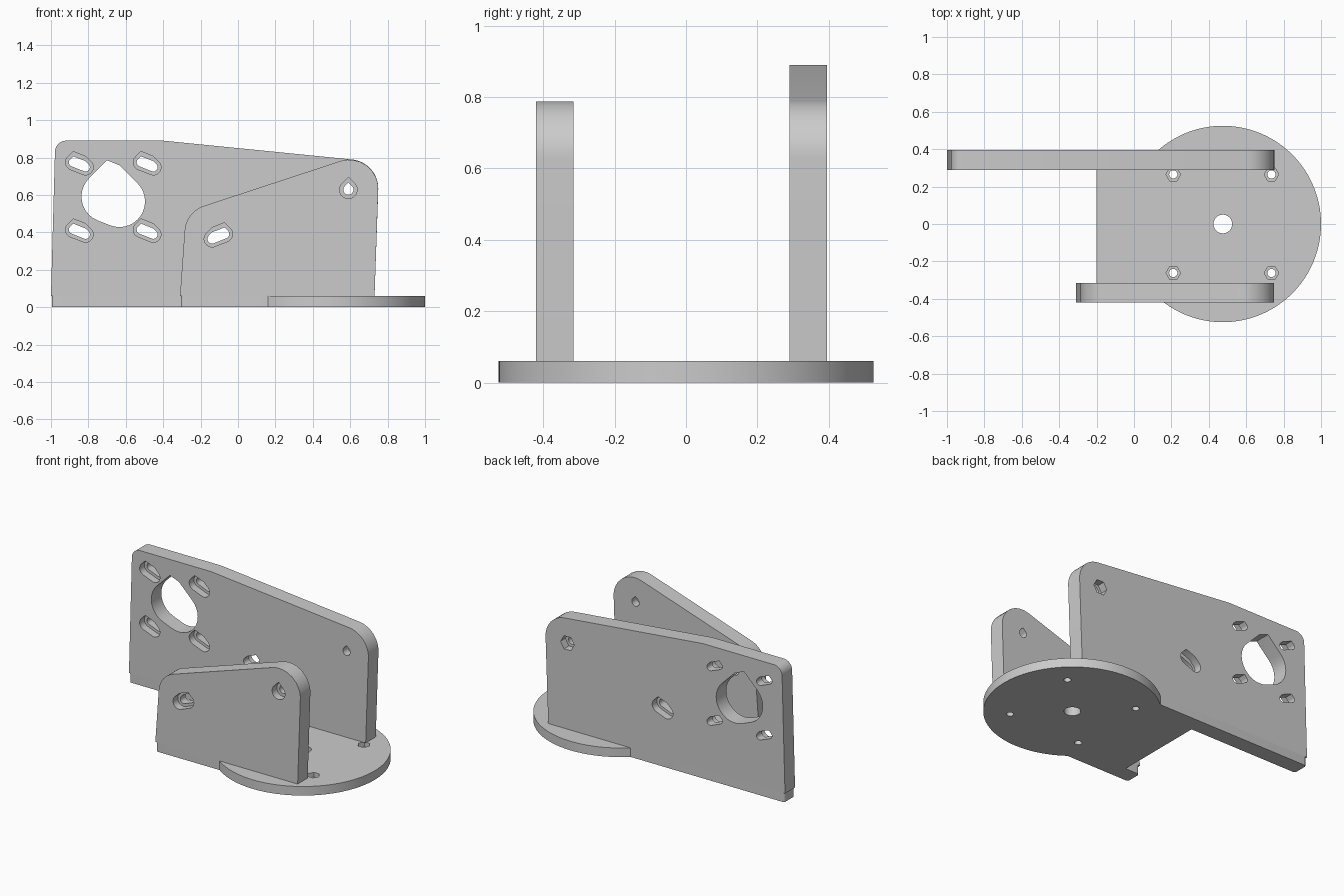
import bpy, bmesh, math
from mathutils import Vector
from mathutils.geometry import convex_hull_2d

cube = bpy.data.objects.get("Cube")
if cube:
    bpy.data.objects.remove(cube, do_unlink=True)

grey = bpy.data.materials.new("Light grey plastic")
grey.use_nodes = True
grey.diffuse_color = (0.6, 0.6, 0.6, 1)
grey.node_tree.nodes["Principled BSDF"].inputs["Base Color"].default_value = (0.6, 0.6, 0.6, 1)

BASE_TOP = 0.06
FRONT = (-0.42, -0.315)      # thickness range of the front plate
BACK = (0.29, 0.395)         # thickness range of the back plate
RECESS = 0.05


def prism(name, pts, lo, hi, upright=False):
    """Extrude a 2D outline along z, or along y when upright."""
    bm = bmesh.new()
    place = (lambda p, d: (p[0], d, p[1])) if upright else (lambda p, d: (p[0], p[1], d))
    face = bm.faces.new([bm.verts.new(place(p, lo)) for p in pts])
    ext = bmesh.ops.extrude_face_region(bm, geom=[face])
    verts = [v for v in ext["geom"] if isinstance(v, bmesh.types.BMVert)]
    step = Vector((0, hi - lo, 0) if upright else (0, 0, hi - lo))
    bmesh.ops.translate(bm, verts=verts, vec=step)
    bmesh.ops.recalc_face_normals(bm, faces=bm.faces)
    mesh = bpy.data.meshes.new(name)
    bm.to_mesh(mesh)
    bm.free()
    mesh.materials.append(grey)
    obj = bpy.data.objects.new(name, mesh)
    bpy.context.collection.objects.link(obj)
    return obj


def circle(c, r, n=32):
    return [(c[0] + r * math.cos(math.tau * i / n), c[1] + r * math.sin(math.tau * i / n))
            for i in range(n)]


def teardrop_slot(c, r, dx=0, dz=0):
    """Slot whose round ends each rise to a printable peak."""
    pts = []
    for s in (-1, 1):
        x, z = c[0] + s * dx, c[1] + s * dz
        pts += circle((x, z), r) + [(x, z + r * math.sqrt(2))]
    return [pts[i] for i in convex_hull_2d(pts)]


def rounded(corners, n=10):
    """Outline from (x, z, fillet radius) corners."""
    out = []
    for i, (x, z, r) in enumerate(corners):
        p = Vector((x, z))
        if not r:
            out.append(p)
            continue
        a = (Vector(corners[i - 1][:2]) - p).normalized()
        b = (Vector(corners[(i + 1) % len(corners)][:2]) - p).normalized()
        half = a.angle(b) / 2
        centre = p + (a + b).normalized() * r / math.sin(half)
        start = p + a * r / math.tan(half) - centre
        end = p + b * r / math.tan(half) - centre
        out += [centre + start.lerp(end, k / n).normalized() * r for k in range(n + 1)]
    return out


def cut(obj, cutters):
    """Subtract the cutters, bake the result and smooth the curved walls."""
    for c in cutters:
        mod = obj.modifiers.new("Cut", "BOOLEAN")
        mod.operation, mod.solver, mod.object = "DIFFERENCE", "EXACT", c
    graph = bpy.context.evaluated_depsgraph_get()
    baked = bpy.data.meshes.new_from_object(obj.evaluated_get(graph))
    obj.modifiers.clear()
    obj.data = baked
    for c in cutters:
        bpy.data.objects.remove(c, do_unlink=True)
    bpy.ops.object.select_all(action="DESELECT")
    obj.select_set(True)
    bpy.context.view_layer.objects.active = obj
    bpy.ops.object.shade_smooth_by_angle(angle=math.radians(25))


def through(pts, span):
    return prism("cutter", pts, span[0] - 0.02, span[1] + 0.02, True)


def front_recess(pts, span):
    return prism("cutter", pts, span[0] - 0.02, span[0] + RECESS, True)


def back_recess(pts, span):
    return prism("cutter", pts, span[1] - RECESS, span[1] + 0.02, True)


# Base: turntable disc joined to two round-cornered feet and the web between them
cx, radius = 0.475, 0.525
a0 = -math.pi - math.asin(FRONT[0] / radius)
a1 = math.pi - math.asin(BACK[1] / radius)
outline = [(cx + radius * math.cos(a0 + (a1 - a0) * i / 72),
            radius * math.sin(a0 + (a1 - a0) * i / 72)) for i in range(73)]


def foot_end(x, span, r=0.015):
    """Foot tip from its back corner to its front corner."""
    tip = rounded([(0, span[1], 0), (x, span[1], r), (x, span[0], r), (0, span[0], 0)], 5)
    return tip[1:-1]


outline += foot_end(-0.995, BACK) + [(-0.2, BACK[0]), (-0.2, FRONT[1])] + foot_end(-0.305, FRONT)
base = prism("base", outline, 0, BASE_TOP)
cutters = [prism("cutter", circle((cx, 0), 0.05), -0.02, 0.1)]
for x in (0.21, 0.735):
    for y in (-0.262, 0.265):
        cutters.append(prism("cutter", circle((x, y), 0.022, 24), -0.02, 0.1))
        cutters.append(prism("cutter", circle((x, y), 0.039, 6), 0.03, 0.1))
cut(base, cutters)

# Shared pivot hole and adjusting slot through both plates
pivot, slot, tilt = (0.59, 0.628), (-0.105, 0.378), (0.033, 0.013)

# Front plate, recessed on its outer face
front_plate = prism("front_plate", rounded([
    (-0.31, BASE_TOP, 0), (0.73, BASE_TOP, 0), (0.757, 0.85, 0.155), (-0.278, 0.51, 0.15)]),
    *FRONT, True)
cut(front_plate, [
    through(teardrop_slot(pivot, 0.027), FRONT), front_recess(teardrop_slot(pivot, 0.047), FRONT),
    through(teardrop_slot(slot, 0.025, *tilt), FRONT),
    front_recess(teardrop_slot(slot, 0.043, *tilt), FRONT)])

# Back plate with motor opening, four mounting slots, pivot and adjusting slot
back_plate = prism("back_plate", rounded([
    (-1, BASE_TOP, 0), (0.73, BASE_TOP, 0), (0.755, 0.775, 0.155),
    (-0.4, 0.89, 0), (-0.977, 0.89, 0.06)]), *BACK, True)
motor = (-0.667, 0.578)
cutters = [
    through(teardrop_slot(motor, 0.137, 0.033, -0.013), BACK),
    through(teardrop_slot(pivot, 0.027), BACK), back_recess(circle(pivot, 0.05, 6), BACK),
    through(teardrop_slot(slot, 0.025, *tilt), BACK),
    back_recess(teardrop_slot(slot, 0.043, *tilt), BACK)]
for sx in (-1, 1):
    for sz in (-1, 1):
        c = (motor[0] + sx * 0.181, motor[1] + 0.003 + sz * 0.18)
        cutters.append(through(teardrop_slot(c, 0.023, 0.033, -0.013), BACK))
        cutters.append(front_recess(teardrop_slot(c, 0.041, 0.033, -0.013), BACK))
cut(back_plate, cutters)
